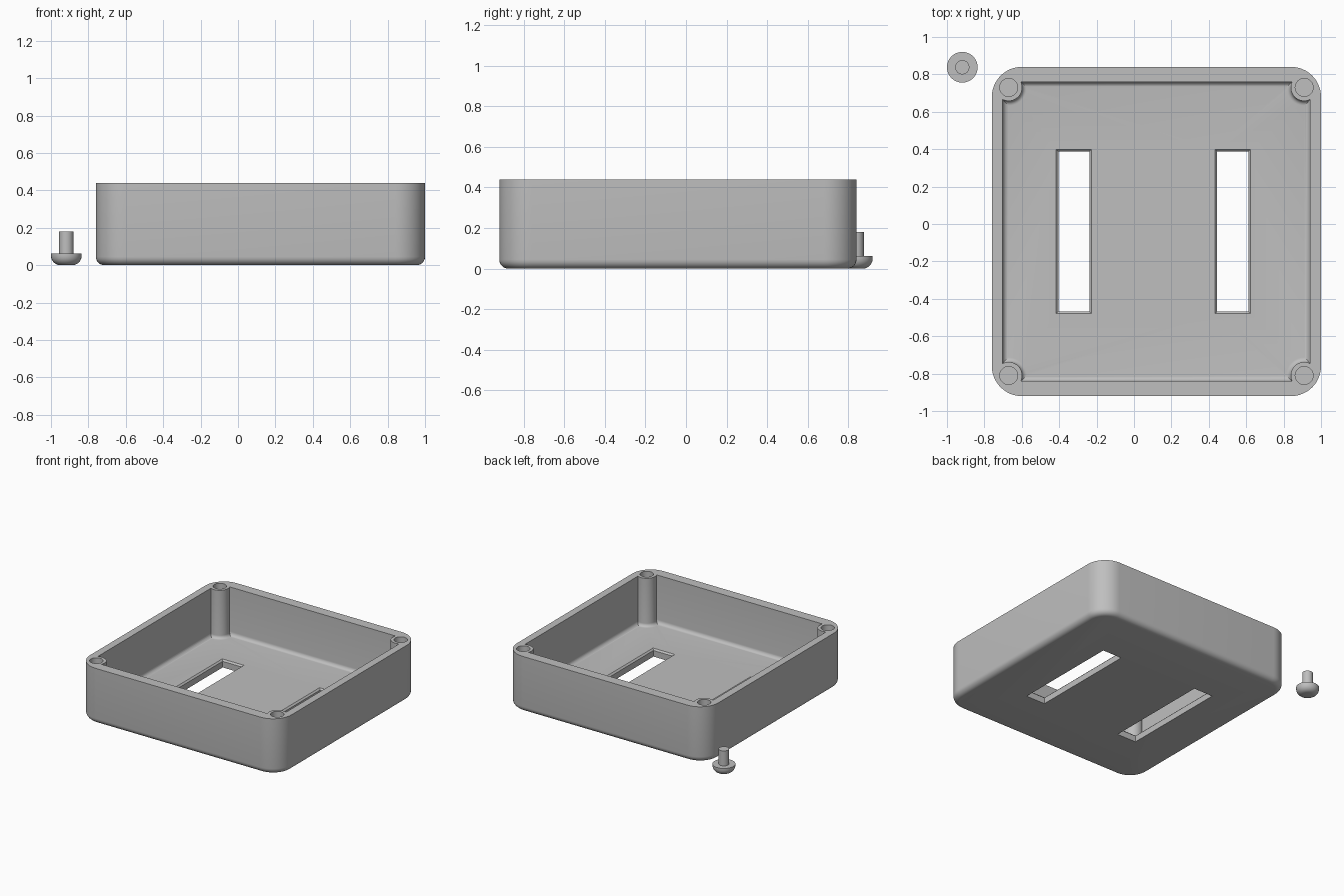
import bpy, bmesh
from math import pi, sin, cos, radians

if "Cube" in bpy.data.objects:
    bpy.data.objects.remove(bpy.data.objects["Cube"], do_unlink=True)

GREY = (0.52, 0.52, 0.52, 1)
grey = bpy.data.materials.new("grey plastic")
grey.use_nodes = True
grey.diffuse_color = GREY
grey.node_tree.nodes["Principled BSDF"].inputs["Base Color"].default_value = GREY

CX, CY, TOP, FLOOR = 0.12, -0.04, 0.44, 0.06


def ring(cx, cy, hx, hy, r, z, seg=12):
    """Rounded rectangle; a circle when hx = hy = r, sharp when r = 0."""
    pts = []
    for q, (sx, sy) in enumerate(((1, 1), (-1, 1), (-1, -1), (1, -1))):
        steps = range(seg + 1) if r else range(1)
        for i in steps:
            a = (q + i / seg) * pi / 2
            pts.append((cx + sx * (hx - r) + r * cos(a),
                        cy + sy * (hy - r) + r * sin(a), z))
    return pts


def loft(name, rings):
    """Closed solid through a stack of rings, bottom to top."""
    bm = bmesh.new()
    loops = [[bm.verts.new(p) for p in r] for r in rings]
    n = len(loops[0])
    for a, b in zip(loops, loops[1:]):
        for i in range(n):
            j = (i + 1) % n
            bm.faces.new((a[i], a[j], b[j], b[i]))
    bm.faces.new(loops[0][::-1])
    bm.faces.new(loops[-1])
    bmesh.ops.remove_doubles(bm, verts=bm.verts, dist=1e-5)
    bmesh.ops.recalc_face_normals(bm, faces=bm.faces)
    me = bpy.data.meshes.new(name)
    bm.to_mesh(me)
    bm.free()
    ob = bpy.data.objects.new(name, me)
    bpy.context.collection.objects.link(ob)
    me.materials.append(grey)
    return ob


def lathe(name, x, y, profile):
    return loft(name, [ring(x, y, r, r, r, z) for r, z in profile])


def select(ob):
    bpy.ops.object.select_all(action='DESELECT')
    ob.select_set(True)
    bpy.context.view_layer.objects.active = ob


def cut(ob, cutter):
    select(ob)
    m = ob.modifiers.new("cut", 'BOOLEAN')
    m.operation, m.solver, m.object = 'DIFFERENCE', 'EXACT', cutter
    bpy.ops.object.modifier_apply(modifier=m.name)
    bpy.data.objects.remove(cutter, do_unlink=True)


def fillet(r, n=6):
    """(inset, height) pairs of a rounded bottom edge."""
    return [(r - r * sin(i / n * pi / 2), r - r * cos(i / n * pi / 2))
            for i in range(n + 1)]


# Enclosure outside: rounded corners and rounded bottom edge
case = loft("enclosure", [ring(CX, CY, 0.88 - d, 0.88 - d, 0.16 - d, z)
                          for d, z in fillet(0.045)]
            + [ring(CX, CY, 0.88, 0.88, 0.16, TOP)])

# Cavity with a filleted floor edge, notched by the four screw posts
cavity = loft("cavity_cutter", [ring(CX, CY, 0.822 - d, 0.80 - d, 0.03 - d * 0.9, FLOOR + z)
                                for d, z in fillet(0.03)]
              + [ring(CX, CY, 0.822, 0.80, 0.03, TOP + 0.1)])
corners = [(CX + sx * 0.79, CY + sy * 0.77) for sx in (-1, 1) for sy in (-1, 1)]
flare = [(0.072 + d, FLOOR + z) for d, z in fillet(0.025)]
for x, y in corners:
    cut(cavity, lathe("post_cutter", x, y, [(0.097, 0.02)] + flare + [(0.072, 0.7)]))
cut(case, cavity)

# Blind screw holes in the posts
for x, y in corners:
    cut(case, lathe("hole_cutter", x, y, [(0.048, 0.26), (0.048, 0.6)]))

# Two floor slots, slightly eased at the inner edge
for x in (-0.322, 0.528):
    cut(case, loft("slot_cutter", [ring(x, CY, 0.083 + e, 0.427 + e, 0, z) for e, z in
                                   ((0, -0.1), (0, 0.048), (0.012, 0.0601), (0.012, 0.1))]))

# Loose screw, standing on its domed head
screw = lathe("screw", -0.918, 0.838,
              [(0.082 - d, z) for d, z in fillet(0.05)]
              + [(0.082, 0.062), (0.038, 0.062), (0.038, 0.18)])

for ob in (case, screw):
    select(ob)
    bpy.ops.object.shade_smooth_by_angle(angle=radians(32))
